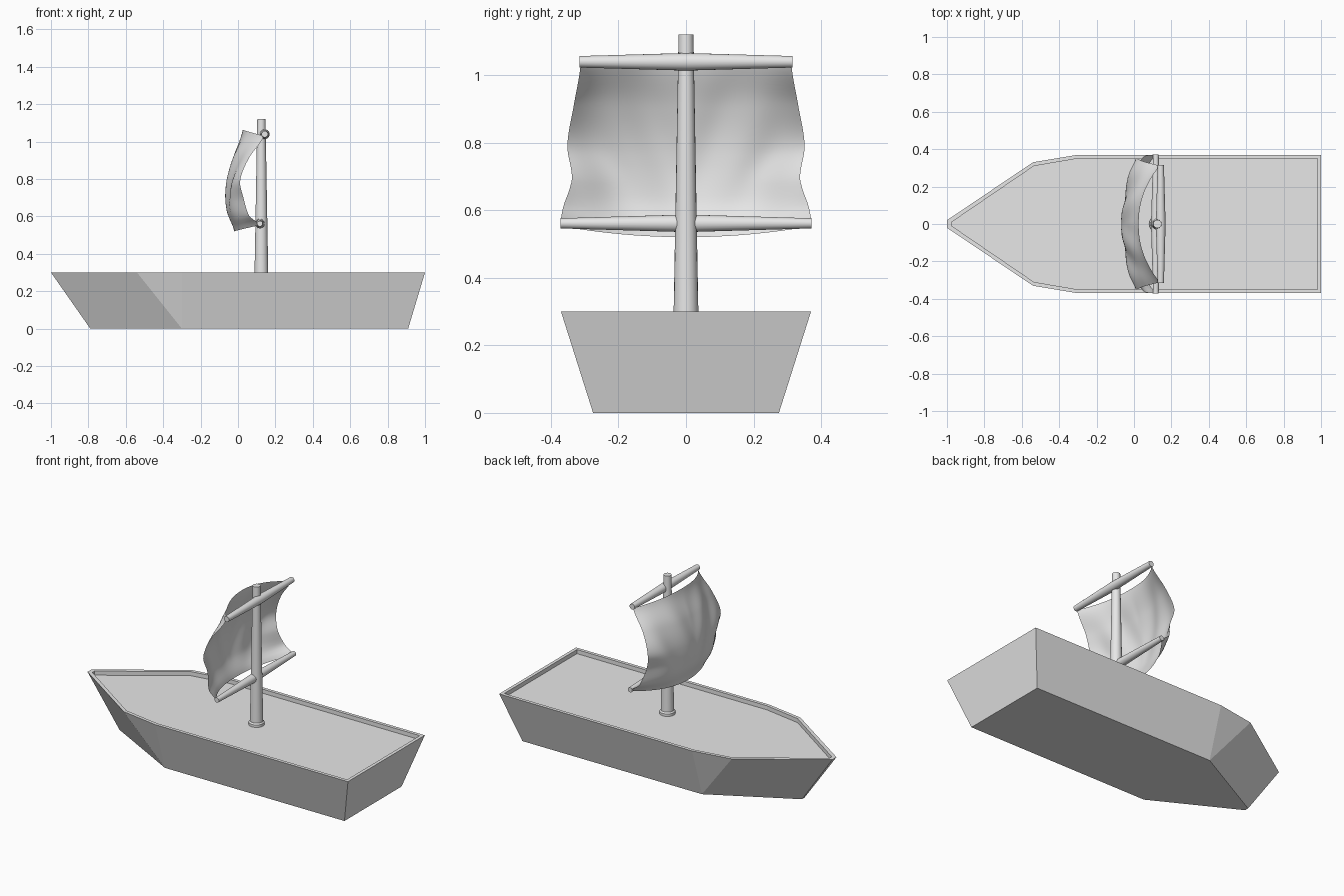
import bpy, bmesh, math
from mathutils import Matrix, Vector

if "Cube" in bpy.data.objects:
    bpy.data.objects.remove(bpy.data.objects["Cube"])

grey = bpy.data.materials.new("light grey")
grey.diffuse_color = (0.8, 0.8, 0.8, 1)
grey.use_nodes = True
grey.node_tree.nodes["Principled BSDF"].inputs["Base Color"].default_value = grey.diffuse_color


def finish(bm, name, smooth=False):
    me = bpy.data.meshes.new(name)
    bm.to_mesh(me)
    bm.free()
    me.materials.append(grey)
    ob = bpy.data.objects.new(name, me)
    bpy.context.collection.objects.link(ob)
    if smooth:
        bpy.ops.object.select_all(action='DESELECT')
        ob.select_set(True)
        bpy.context.view_layer.objects.active = ob
        bpy.ops.object.shade_smooth_by_angle(angle=math.radians(40))
    return ob


def lerp(table, t):
    # smooth interpolation through (t, value) pairs (Catmull-Rom)
    for i in range(len(table) - 1):
        (a, p1), (b, p2) = table[i], table[i + 1]
        if t <= b + 1e-9:
            p0 = table[max(i - 1, 0)][1]
            p3 = table[min(i + 2, len(table) - 1)][1]
            s = (t - a) / (b - a)
            return 0.5 * (2 * p1 + (p2 - p0) * s + (2 * p0 - 5 * p1 + 4 * p2 - p3) * s * s
                          + (3 * p1 - p0 - 3 * p2 + p3) * s ** 3)
    return table[-1][1]


# Hull: bottom, outer rim, inner rim and recessed deck as stacked outlines
levels = [
    (0.0, [(0.91, 0.275), (-0.3, 0.275), (-0.3, 0.275), (-0.79, 0.012)]),
    (0.3, [(1, 0.37), (-0.3, 0.37), (-0.54, 0.33), (-1, 0.02)]),
    (0.3, [(0.98, 0.35), (-0.3, 0.35), (-0.535, 0.31), (-0.975, 0.01)]),
    (0.275, [(0.98, 0.35), (-0.3, 0.35), (-0.535, 0.31), (-0.975, 0.01)]),
]
bm = bmesh.new()
rings = []
for z, half in levels:
    outline = half + [(x, -y) for x, y in reversed(half)]
    rings.append([bm.verts.new((x, y, z)) for x, y in outline])
for lo, hi in zip(rings, rings[1:]):
    for i in range(8):
        j = (i + 1) % 8
        bm.faces.new((lo[i], lo[j], hi[j], hi[i]))
bm.faces.new(rings[0])
bm.faces.new(rings[-1])
bmesh.ops.remove_doubles(bm, verts=bm.verts, dist=1e-5)
bmesh.ops.recalc_face_normals(bm, faces=bm.faces)
finish(bm, "hull")


# Turned spars: profile of (distance along axis, radius)
def turned(name, profile, origin, axis):
    rot = Vector((0, 0, 1)).rotation_difference(Vector(axis)).to_matrix()
    n = 20
    bm = bmesh.new()
    rs = [[bm.verts.new(Vector(origin) + rot @ Vector((r * math.cos(math.tau * k / n),
                                                       r * math.sin(math.tau * k / n), h)))
           for k in range(n)] for h, r in profile]
    for a, b in zip(rs, rs[1:]):
        for k in range(n):
            m = (k + 1) % n
            bm.faces.new((a[k], a[m], b[m], b[k]))
    bm.faces.new(rs[0])
    bm.faces.new(rs[-1])
    bmesh.ops.recalc_face_normals(bm, faces=bm.faces)
    finish(bm, name, True)


turned("mast", [(0.275, 0.037), (1.12, 0.022)], (0.125, 0, 0), (0, 0, 1))
turned("mast_collar", [(0.27, 0.044), (0.29, 0.044), (0.298, 0.037)], (0.125, 0, 0), (0, 0, 1))
turned("upper_yard", [(-0.315, 0.017), (0, 0.026), (0.315, 0.017)], (0.143, 0, 1.039), (0, 1, 0))
turned("lower_yard", [(-0.372, 0.015), (0, 0.026), (0.372, 0.015)], (0.117, 0, 0.561), (0, 1, 0))

# Sail: billowing sheet, v runs from foot (0) to head (1)
width = [(0, 0.372), (0.12, 0.363), (0.25, 0.342), (0.32, 0.338), (0.5, 0.351),
         (0.75, 0.332), (1, 0.312)]
edge_x = [(0, 0.118), (0.1, 0.06), (0.3, 0.03), (0.5, 0.012), (0.75, 0.058), (1, 0.138)]
mid_x = [(0, -0.02), (0.2, -0.06), (0.42, -0.064), (0.7, -0.03), (1, 0.025)]
bm = bmesh.new()
nu, nv = 48, 36
grid = []
for j in range(nv + 1):
    v = j / nv
    row = []
    for i in range(nu + 1):
        u = 2 * i / nu - 1
        a = abs(u)
        bulge = 1 - a ** 2.2
        xe, xm = lerp(edge_x, v), lerp(mid_x, v)
        x = xe + (xm - xe) * bulge
        # soft creases fanning out from the corners
        fade = math.sin(math.pi * v) * math.sin(math.pi * a)
        x += 0.010 * fade * math.sin(9 * a + 7 * (1 - v))
        z0 = 0.553 + (0.52 - 0.553) * (1 - u * u)
        z1 = 1.03 + (1.063 - 1.03) * (1 - u * u)
        row.append(bm.verts.new((x, u * lerp(width, v), z0 + (z1 - z0) * v)))
    grid.append(row)
for j in range(nv):
    for i in range(nu):
        bm.faces.new((grid[j][i], grid[j][i + 1], grid[j + 1][i + 1], grid[j + 1][i]))
finish(bm, "sail", True)
